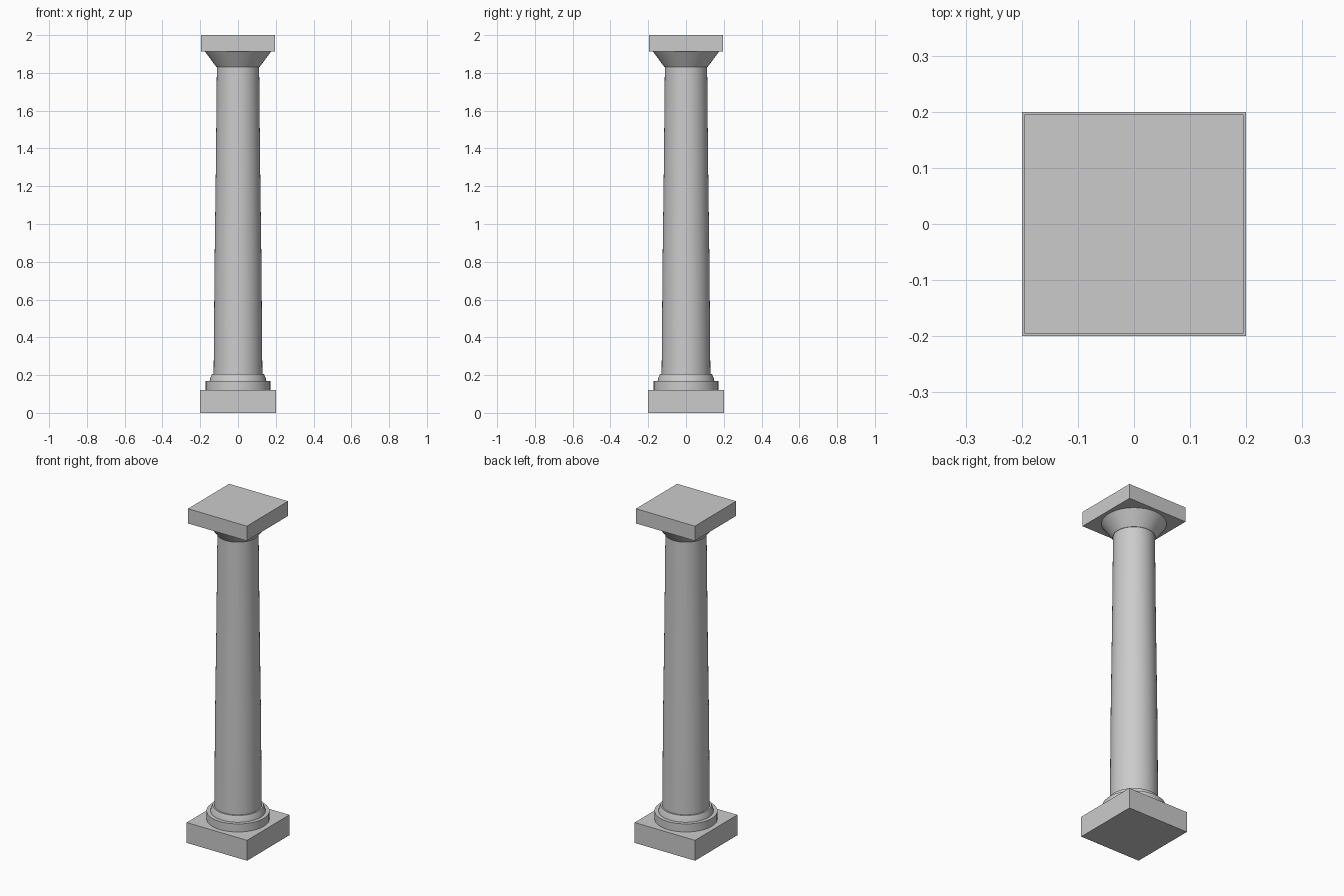
import bpy
import bmesh
import math

cube = bpy.data.objects.get("Cube")
if cube:
    bpy.data.objects.remove(cube, do_unlink=True)

SIDES = 48

stone = bpy.data.materials.new("grey_stone")
stone.use_nodes = True
COLOUR = (0.6, 0.6, 0.6, 1)
stone.diffuse_color = COLOUR
stone.node_tree.nodes["Principled BSDF"].inputs["Base Color"].default_value = COLOUR


def finish(name, bm, smooth=False):
    mesh = bpy.data.meshes.new(name)
    bmesh.ops.recalc_face_normals(bm, faces=bm.faces)
    bm.to_mesh(mesh)
    bm.free()
    mesh.materials.append(stone)
    obj = bpy.data.objects.new(name, mesh)
    bpy.context.collection.objects.link(obj)
    if smooth:
        bpy.ops.object.select_all(action="DESELECT")
        obj.select_set(True)
        bpy.context.view_layer.objects.active = obj
        bpy.ops.object.shade_smooth_by_angle(angle=math.radians(25))


def slab(name, half, z0, z1):
    bm = bmesh.new()
    bmesh.ops.create_cube(bm, size=1)
    for v in bm.verts:
        v.co.x *= 2 * half
        v.co.y *= 2 * half
        v.co.z = z0 if v.co.z < 0 else z1
    finish(name, bm)


def turned(name, profile):
    """Closed solid turned around z from (radius, height) pairs."""
    bm = bmesh.new()
    rings = []
    for r, z in profile:
        rings.append([bm.verts.new((r * math.cos(a), r * math.sin(a), z))
                      for a in (math.tau * i / SIDES for i in range(SIDES))])
    for low, high in zip(rings, rings[1:]):
        for i in range(SIDES):
            j = (i + 1) % SIDES
            bm.faces.new((low[i], low[j], high[j], high[i]))
    bm.faces.new(rings[0])
    bm.faces.new(rings[-1])
    finish(name, bm, smooth=True)


# Square blocks at the foot and head
slab("plinth", 0.2, 0, 0.122)
slab("abacus", 0.195, 1.912, 2)

# Stepped round base
turned("base_ring", [(0.171, 0.122), (0.171, 0.17)])
turned("base_collar", [(0.15, 0.17), (0.147, 0.184), (0.138, 0.205)])

# Tapering shaft and flared capital
turned("shaft", [(0.129, 0.205), (0.124, 0.8), (0.117, 1.32), (0.112, 1.83)])
turned("capital", [(0.114, 1.83), (0.174, 1.912)])
